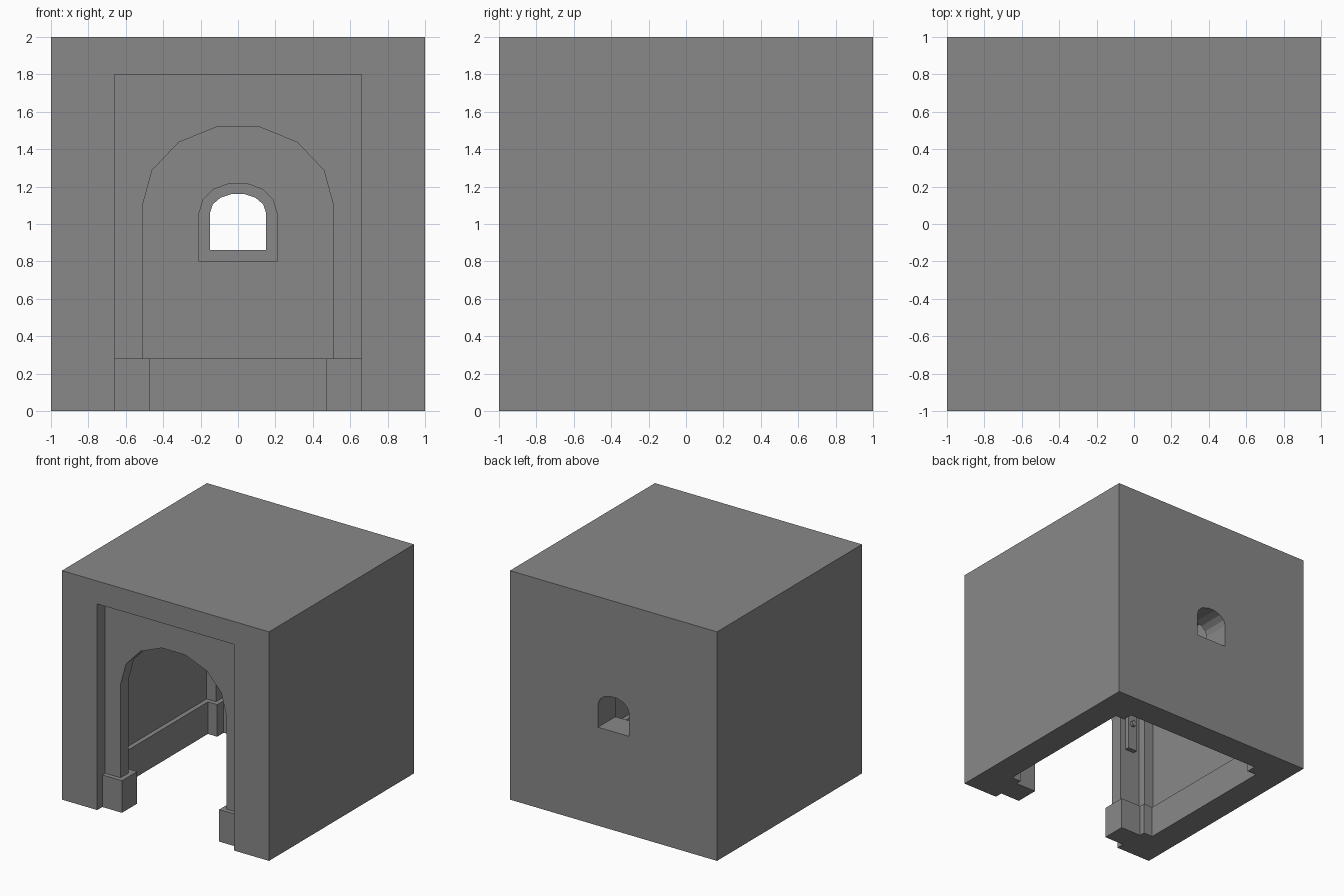
import bpy
import bmesh
import math

cube = bpy.data.objects.get("Cube")
if cube:
    bpy.data.objects.remove(cube, do_unlink=True)

stone = bpy.data.materials.new("grey_stone")
stone.use_nodes = True
stone.diffuse_color = (0.25, 0.25, 0.25, 1)
stone.node_tree.nodes["Principled BSDF"].inputs["Base Color"].default_value = (0.25, 0.25, 0.25, 1)

CEILING = 1.8     # room height
WALL = 0.8        # inner wall face
FRONT = -0.89     # outer face of the arched wall
FRONT_IN = -0.78  # inner face of the arched wall
PLINTH = 0.28     # plinth height


def finish(name, bm):
    bmesh.ops.recalc_face_normals(bm, faces=bm.faces)
    mesh = bpy.data.meshes.new(name)
    bm.to_mesh(mesh)
    bm.free()
    mesh.materials.append(stone)
    obj = bpy.data.objects.new(name, mesh)
    bpy.context.collection.objects.link(obj)
    return obj


def box(name, x0, x1, y0, y1, z0, z1):
    bm = bmesh.new()
    bmesh.ops.create_cube(bm, size=1)
    for v in bm.verts:
        v.co = (x1 if v.co.x > 0 else x0,
                y1 if v.co.y > 0 else y0,
                z1 if v.co.z > 0 else z0)
    return finish(name, bm)


def arch_outline(half, bottom, spring, rise, steps=7):
    """Straight sides under a faceted round head, as x, z pairs."""
    head = [(half * math.cos(math.pi * i / steps),
             spring + rise * math.sin(math.pi * i / steps)) for i in range(steps + 1)]
    return [(half, bottom)] + head + [(-half, bottom)]


def arch_prism(name, outline, y0, y1):
    bm = bmesh.new()
    face = bm.faces.new([bm.verts.new((x, y0, z)) for x, z in outline])
    out = bmesh.ops.extrude_face_region(bm, geom=[face])
    for v in out["geom"]:
        if isinstance(v, bmesh.types.BMVert):
            v.co.y = y1
    return finish(name, bm)


def arch_frame(name, outer, inner, y0, y1):
    """Closed ring between two matching outlines."""
    bm = bmesh.new()
    loops = [[bm.verts.new((x, y, z)) for x, z in line]
             for line, y in ((outer, y0), (inner, y0), (inner, y1), (outer, y1))]
    n = len(outer)
    for a, b in zip(loops, loops[1:] + loops[:1]):
        for i in range(n):
            j = (i + 1) % n
            bm.faces.new((a[i], a[j], b[j], b[i]))
    return finish(name, bm)


# Shell: a block with the room, front recess, doorway and window cut out
window_hole = arch_outline(0.15, 0.86, 1.06, 0.103)
shell = box("shell", -1, 1, -1, 1, 0, 2)
cutters = [
    box("room_cutter", -WALL, WALL, FRONT_IN, WALL, -0.1, CEILING),
    box("recess_cutter", -0.66, 0.66, -1.1, FRONT, -0.1, CEILING),
    arch_prism("doorway_cutter", arch_outline(0.51, -0.2, 1.1, 0.43), -0.95, -0.7),
    arch_prism("window_cutter", window_hole, 0.7, 1.1),
]
bpy.context.view_layer.objects.active = shell
for cutter in cutters:
    mod = shell.modifiers.new("cut", "BOOLEAN")
    mod.operation = "DIFFERENCE"
    mod.solver = "EXACT"
    mod.object = cutter
    bpy.ops.object.modifier_apply(modifier=mod.name)
    bpy.data.objects.remove(cutter, do_unlink=True)

# Raised surround on the inside of the window
arch_frame("window_frame", arch_outline(0.21, 0.80, 1.06, 0.163), window_hole, 0.76, WALL)

# Back plinth
box("back_plinth", -WALL, WALL, 0.76, WALL, 0, PLINTH)

# Side plinths, corner pillars and doorway plinths
for side, s in (("left", 1), ("right", -1)):
    def span(a, b):
        return sorted((s * a, s * b))

    box(side + "_wall_plinth", *span(0.76, WALL), FRONT_IN, WALL, 0, PLINTH)
    box(side + "_door_plinth", *span(0.47, 0.66), -0.93, -0.72, 0, PLINTH)
    box(side + "_door_plinth_return", *span(0.66, WALL), FRONT_IN, -0.72, 0, PLINTH)
    for end, y_base, y_shaft, y_wall in (("back", 0.67, 0.71, WALL),
                                         ("front", -0.67, -0.71, FRONT_IN)):
        base = sorted((y_base, y_wall))
        shaft = sorted((y_shaft, y_wall))
        box(f"{side}_{end}_pillar_base", *span(0.67, WALL), *base, 0, PLINTH)
        box(f"{side}_{end}_pillar", *span(0.71, WALL), *shaft, PLINTH, CEILING)

# Small wall plate with a round knob beside the doorway
box("wall_plate", -0.65, -0.56, FRONT_IN, -0.74, 0.81, 1.15)
bm = bmesh.new()
bmesh.ops.create_cone(bm, cap_ends=True, segments=12, radius1=0.025, radius2=0.025, depth=0.03)
knob = finish("plate_knob", bm)
knob.rotation_euler.x = math.pi / 2
knob.location = (-0.605, -0.73, 1.05)
